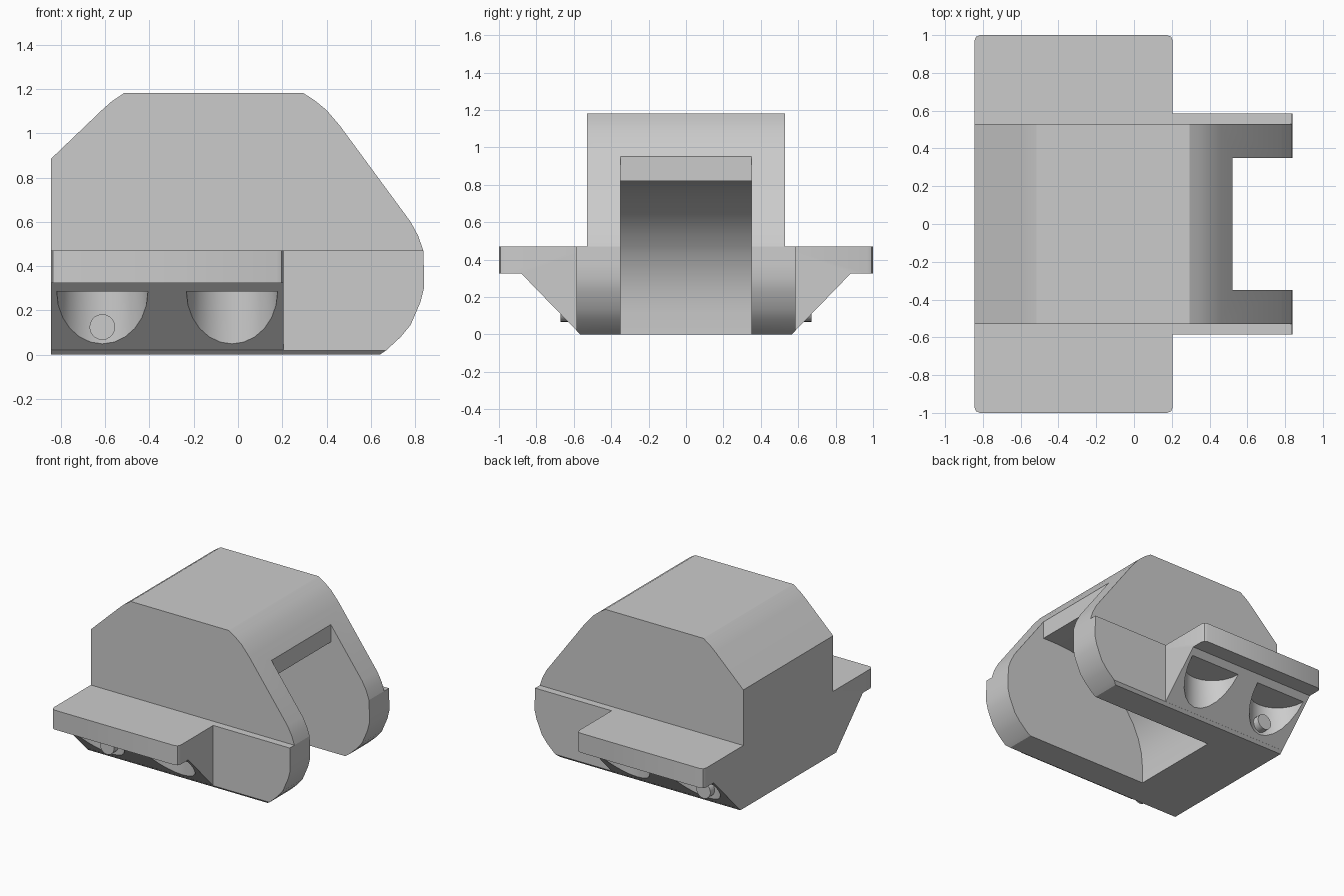
import bpy, bmesh
from math import sin, cos, pi, radians
from mathutils import Vector, Matrix

cube = bpy.data.objects.get("Cube")
if cube:
    bpy.data.objects.remove(cube, do_unlink=True)

grey = bpy.data.materials.new("plain_grey")
grey.use_nodes = True
colour = (0.6, 0.6, 0.6, 1)
grey.diffuse_color = colour
grey.node_tree.nodes["Principled BSDF"].inputs["Base Color"].default_value = colour


def finish(bm, name):
    bmesh.ops.recalc_face_normals(bm, faces=bm.faces)
    mesh = bpy.data.meshes.new(name)
    bm.to_mesh(mesh)
    bm.free()
    mesh.materials.append(grey)
    obj = bpy.data.objects.new(name, mesh)
    bpy.context.collection.objects.link(obj)
    return obj


def prism(points, start, depth):
    """Extrude a closed loop of 3D points along a vector."""
    bm = bmesh.new()
    face = bm.faces.new([bm.verts.new(Vector(p) + Vector(start)) for p in points])
    res = bmesh.ops.extrude_face_region(bm, geom=[face])
    verts = [v for v in res["geom"] if isinstance(v, bmesh.types.BMVert)]
    bmesh.ops.translate(bm, verts=verts, vec=depth)
    bmesh.ops.recalc_face_normals(bm, faces=bm.faces)
    return bm


def side_prism(profile, half_width):
    return prism([(x, 0, z) for x, z in profile], (0, -half_width, 0), (0, 2 * half_width, 0))


def cylinder(radius, depth, sides, matrix):
    bm = bmesh.new()
    bmesh.ops.create_cone(bm, cap_ends=True, segments=sides, radius1=radius,
                          radius2=radius, depth=depth, matrix=matrix)
    return bm


def cut(obj, cutters):
    for c in cutters:
        mod = obj.modifiers.new("cut", "BOOLEAN")
        mod.operation = "DIFFERENCE"
        mod.solver = "EXACT"
        mod.object = c
    bpy.context.view_layer.update()
    deps = bpy.context.evaluated_depsgraph_get()
    mesh = bpy.data.meshes.new_from_object(obj.evaluated_get(deps))
    obj.modifiers.clear()
    obj.data = mesh


def smooth(obj):
    bpy.ops.object.select_all(action="DESELECT")
    obj.select_set(True)
    bpy.context.view_layer.objects.active = obj
    bpy.ops.object.shade_smooth_by_angle(angle=radians(30))


# Main hull: the upper housing, above the shoulder line
SHOULDER = 0.47
upper = [(-0.845, SHOULDER), (-0.845, 0.885), (-0.615, 1.105), (-0.57, 1.145), (-0.515, 1.182),
         (0.295, 1.182), (0.345, 1.15), (0.4, 1.105), (0.46, 1.035),
         (0.78, 0.6), (0.815, 0.535), (0.837, SHOULDER)]
hull = finish(side_prism(upper, 0.53), "upper_housing")

# Wider skirt below the shoulder, with chamfered bottom edges
lower = [(-0.845, 0), (-0.845, SHOULDER), (0.837, SHOULDER), (0.84, 0.38), (0.84, 0.3),
         (0.825, 0.24), (0.78, 0.135), (0.735, 0.08), (0.67, 0.02), (0.64, 0)]
bm = side_prism(lower, 0.585)
for side in (1, -1):
    res = bmesh.ops.bisect_plane(bm, geom=bm.verts[:] + bm.edges[:] + bm.faces[:],
                                 plane_co=(0, side * 0.575, 0.01), plane_no=(0, side, -1),
                                 clear_outer=True)
    edges = [e for e in res["geom_cut"] if isinstance(e, bmesh.types.BMEdge)]
    bmesh.ops.holes_fill(bm, edges=edges, sides=0)
skirt = finish(bm, "lower_skirt")

# Arched slot that leaves a fork on either side
arch = [(0.4 - 0.77 * cos(a), 0.12 + 0.7 * sin(a))
        for a in (i * pi / 20 for i in range(11))]
slot_profile = [(-0.37, -0.1)] + arch + [(0.522, 0.82), (0.522, 1.3), (1.2, 1.3), (1.2, -0.1)]
slot = finish(side_prism(slot_profile, 0.35), "slot_cutter")
for part in (hull, skirt):
    cut(part, [slot])
    smooth(part)
bpy.data.objects.remove(slot, do_unlink=True)

# Side ledges with slanted undersides, round pockets and one peg each
for side, label in ((1, "back"), (-1, "front")):
    section = [(0.5, 0), (0.565, 0), (0.88, 0.325), (1, 0.325), (1, SHOULDER), (0.5, SHOULDER)]
    bm = prism([(0, side * y, z) for y, z in section], (-0.845, 0, 0), (1.05, 0, 0))
    corners = [e for e in bm.edges if all(abs(v.co.y) > 0.99 for v in e.verts)
               and abs(e.verts[0].co.x - e.verts[1].co.x) < 0.01]
    bmesh.ops.bevel(bm, geom=corners, offset=0.03, segments=2, profile=0.5, affect="EDGES")
    ledge = finish(bm, label + "_ledge")

    pockets = []
    for x in (-0.613, -0.027):
        place = Matrix.Translation((x, side * 0.841, 0.085)) @ Matrix.Diagonal((0.92, 1.02, 1, 1))
        pockets.append(finish(cylinder(0.224, 0.4, 24, place), "pocket_cutter"))
    cut(ledge, pockets)
    for p in pockets:
        bpy.data.objects.remove(p, do_unlink=True)
    smooth(ledge)

    place = Matrix.Translation((-0.613, side * 0.635, 0.125)) @ Matrix.Rotation(pi / 2, 4, "X")
    smooth(finish(cylinder(0.058, 0.07, 20, place), label + "_peg"))
